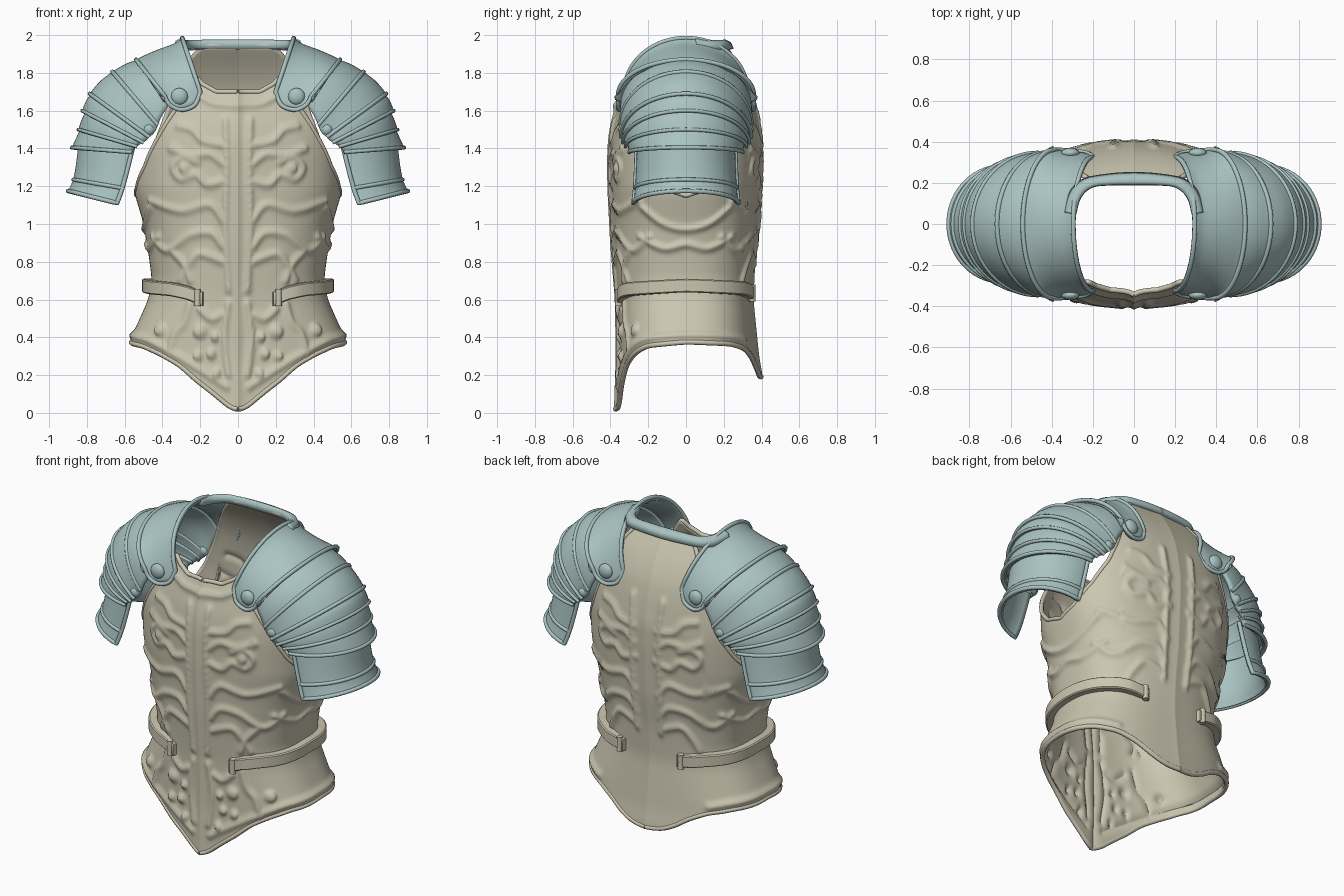
import bpy, bmesh, math
from mathutils import Vector, kdtree

if "Cube" in bpy.data.objects:
    bpy.data.objects.remove(bpy.data.objects["Cube"])


def material(name, col):
    m = bpy.data.materials.new(name)
    m.diffuse_color = (*col, 1)
    m.use_nodes = True
    m.node_tree.nodes["Principled BSDF"].inputs["Base Color"].default_value = m.diffuse_color
    return m


TAN = material("tan", (0.60, 0.57, 0.44))
TEAL = material("teal", (0.40, 0.55, 0.54))


def table(pts, r):
    """Piecewise-linear lookup, softened over +-r."""
    def lin(v):
        if v <= pts[0][0]:
            return pts[0][1]
        for (a, p), (b, q) in zip(pts, pts[1:]):
            if v <= b:
                return p + (q - p) * (v - a) / (b - a)
        return pts[-1][1]
    return lambda v: sum(lin(v + k * r) for k in (-1, -.5, 0, .5, 1)) / 5


def spline(pts, n):
    """Catmull-Rom through points of any dimension, n steps per span."""
    out, P = [], [pts[0], *pts, pts[-1]]
    for i in range(1, len(P) - 2):
        for k in range(n):
            t = k / n
            out.append(tuple(.5 * (2 * b + (c - a) * t + (2 * a - 5 * b + 4 * c - d) * t * t
                                   + (3 * b - a - 3 * c + d) * t ** 3)
                             for a, b, c, d in zip(*P[i - 1:i + 3])))
    return out + [tuple(pts[-1])]


def finish(ob, mat, thick=0):
    bpy.context.collection.objects.link(ob)
    ob.data.materials.append(mat)
    m = ob.modifiers.new("mirror", 'MIRROR')
    m.merge_threshold = .001
    if thick:
        s = ob.modifiers.new("thickness", 'SOLIDIFY')
        s.thickness, s.offset = thick, -1
    return ob


def grid(name, rows, mat, thick=0, closed=False, sharp=None):
    """Mesh from equally long rows of points."""
    n, k = len(rows[0]), len(rows)
    faces = [(i * n + j, (i + 1) * n + j, (i + 1) * n + (j + 1) % n, i * n + (j + 1) % n)
             for i in range(k - 1) for j in range(n if closed else n - 1)]
    if closed:
        faces += [tuple(range(n)), tuple(range(k * n - 1, (k - 1) * n - 1, -1))]
    me = bpy.data.meshes.new(name)
    me.from_pydata([tuple(p) for r in rows for p in r], [], faces)
    me.shade_smooth()
    if sharp:
        me.set_sharp_from_angle(angle=sharp)
    return finish(bpy.data.objects.new(name, me), mat, thick)


def tube(name, pts, r, mat, cyclic=False):
    cu = bpy.data.curves.new(name, 'CURVE')
    cu.dimensions, cu.bevel_depth, cu.bevel_resolution, cu.use_fill_caps = '3D', r, 2, True
    sp = cu.splines.new('POLY')
    sp.points.add(len(pts) - 1)
    for q, p in zip(sp.points, pts):
        q.co = (*p, 1)
    sp.use_cyclic_u = cyclic
    return finish(bpy.data.objects.new(name, cu), mat)


def rivet(name, loc, size, mat):
    bm = bmesh.new()
    bmesh.ops.create_uvsphere(bm, u_segments=16, v_segments=10, radius=1)
    for v in bm.verts:
        v.co = Vector([c * s + l for c, s, l in zip(v.co, size, loc)])
    me = bpy.data.meshes.new(name)
    bm.to_mesh(me)
    me.shade_smooth()
    finish(bpy.data.objects.new(name, me), mat)


# ---- torso surface: superellipse section at height z, angle 0 = front, 180 = back
N = 2.5
half_w = table([(0, .58), (.38, .575), (.5, .52), (.6, .475), (.7, .455), (.85, .475),
                (1, .50), (1.17, .55), (1.4, .56), (2, .55)], .04)
front_d = table([(0, .36), (.3, .35), (.6, .355), (.9, .38), (1.2, .395), (1.4, .395),
                 (1.5, .385), (1.6, .36), (1.7, .33), (1.8, .29)], .04)
back_d = table([(.19, .395), (.3, .375), (.6, .345), (.8, .355), (1, .38), (1.3, .395), (1.45, .395),
                (1.6, .37), (1.7, .345), (1.8, .3), (1.88, .25), (1.95, .2), (2.05, .15)], .04)
hem = table([(-8, .03), (0, .01), (8, .03), (21, .10), (33, .165), (45, .25), (57, .31), (68, .35), (90, .37),
             (115, .36), (130, .335), (143, .285), (153, .235), (163, .20), (172, .187), (180, .185)], 3)
top = table([(0, 1.70), (20, 1.70), (32, 1.74), (39, 1.78), (42.6, 1.72), (46, 1.62), (56, 1.45), (66, 1.3),
             (78, 1.19), (90, 1.15), (102, 1.19), (114, 1.3), (124, 1.44), (129, 1.58), (131, 1.68),
             (134, 1.91), (138, 1.945), (180, 1.95)], 1)


def surf(deg, z, off=0):
    t = math.radians(deg)
    s, c = math.sin(t), math.cos(t)
    a, d = half_w(z), (front_d if c > 0 else back_d)(z)
    r = (abs(s / a) ** N + abs(c / d) ** N) ** (-1 / N) + off
    keel = (.022 if c > 0 else .012) * math.exp(-abs(r * s) / (.035 if c > 0 else .08))
    return Vector((r * s, -(r + keel) * c, z))


def angle(x, z, back=False):
    d = (back_d if back else front_d)(z)
    y = d * max(0, 1 - (x / half_w(z)) ** N) ** (1 / N)
    t = math.degrees(math.atan2(x, y))
    return 180 - t if back else t


# ---- embossed ornament, drawn as lines (x, z) on front and back, (angle, z) at the sides
both = [[(.08, 1.42), (.18, 1.44), (.24, 1.50), (.31, 1.52)],
        [(.08, 1.32), (.15, 1.37), (.25, 1.36), (.35, 1.40)],
        [(.22, 1.33), (.29, 1.35), (.34, 1.30), (.30, 1.24), (.22, 1.26), (.16, 1.21), (.07, 1.23)],
        [(.08, 1.02), (.15, 1.10), (.3, 1.07), (.46, 1.12)],
        [(.08, .88), (.14, .95), (.25, .94), (.37, .86), (.45, .93)],
        [(.08, .80), (.2, .84), (.26, .78), (.30, .70)]]
front = [[(0, 1.63), (.12, 1.64), (.2, 1.68)], [(.35, .86), (.28, .78), (.25, .70)],
         [(.065, 1.55), (.06, 1.3), (.065, 1), (.05, .65)],
         [(.25, .58), (.28, .48), (.33, .42), (.36, .32)], [(.05, .58), (.07, .4), (.05, .2)],
         [(.08, .52), (.14, .5), (.2, .55)], [(.06, .14), (.2, .23), (.33, .31)]]
back = [[(.10, 1.60), (.09, 1.3), (.09, 1), (.08, .78)]]
side = [[(63, 1.09), (76, 1.0), (90, .97), (104, 1.0), (117, 1.09)],
        [(60, .93), (76, .87), (90, .89), (104, .87), (120, .93)],
        [(45, .30), (57, .36), (68, .395), (90, .415), (115, .405), (130, .38)]]
lines = [[(angle(x, z), z) for x, z in spline(l, 12)] for l in both + front]
lines += [[(angle(x, z, True), z) for x, z in spline(l, 12)] for l in both + back]
lines += [spline(l, 14) for l in side]
dots = [surf(*q) for l in lines for q in l]
kd = kdtree.KDTree(len(dots))
for i, p in enumerate(dots):
    kd.insert(p, i)
kd.balance()
bosses = [(surf(angle(x, z), z), r) for x, z, r in
          [(.2, .43, .035), (.41, .44, .032), (.14, .31, .025), (.21, .30, .025), (.11, .21, .022),
           (.12, .40, .022), (.28, 1.295, .03)]]

COLS, ROWS = 200, 105
shell = []
for i in range(COLS + 1):
    deg, col = 180 * i / COLS, []
    lo, hi = hem(deg), top(deg)
    for j in range(ROWS + 1):
        z = lo + (hi - lo) * j / ROWS
        p = surf(deg, z)
        off = .016 * math.exp(-(kd.find(p)[2] / .020) ** 2)
        off += sum(.022 * math.exp(-((p - b).length / r) ** 4) for b, r in bosses)
        off *= min(1, (hi - z) / .06)
        q = surf(deg, z, off)
        if i in (0, COLS):
            q.x = 0
        col.append(q)
    shell.append(col)
grid("torso_shell", shell, TAN, .018)
tube("hem_rim", [surf(d, hem(d) + .006, -.007) for d in range(0, 181, 2)], .014, TAN)
tube("neck_and_armhole_rim", [surf(d, top(d), -.007) for d in range(0, 181)], .013, TAN)

# ---- waist straps from front to back on each side
belt_z = table([(28, .60), (38, .635), (50, .655), (90, .675), (130, .66), (152, .63)], 3)
strap = []
for d in range(28, 153, 2):
    z = belt_z(d)
    base = surf(d, z)
    out = Vector((base.x / .46 ** 2, base.y / .35 ** 2, 0)).normalized()
    lift = min(1, .5 + min(d - 28, 152 - d) / 30)
    strap.append([base + out * o * lift + Vector((0, 0, h)) for o, h in
                  [(-.01, -.036), (.040, -.036), (.047, -.030), (.047, .030), (.040, .036), (-.01, .036)]])
grid("waist_strap", strap, TAN, closed=True, sharp=.6)
for d, nm in ((31, "front"), (149, "back")):
    tube("strap_loop_" + nm, [surf(d, belt_z(d) + h, .022) for h in (-.045, -.02, .02, .045)], .018, TAN)


# ---- shoulder armour: arched plates, station = crest x,z then end x,z and half depth y
def arch(st, k=36):
    cx, cz, ex, ez, ey = st
    pts = []
    for j in range(k + 1):
        a = math.pi * (j / k - .5)
        c = math.cos(a)
        pts.append(Vector((ex + (cx - ex) * c, ey * math.sin(a), ez + (cz - ez) * c)))
    return pts


def plate(name, stations, r, full_rim=False):
    rows = [arch(s) for s in spline(stations, 8)]
    grid(name, rows, TEAL, .02)
    if full_rim:
        loop = rows[0] + [q[-1] for q in rows[1:-1]] + rows[-1][::-1] + [q[0] for q in rows[-2:0:-1]]
        tube(name + "_rim", loop, r, TEAL, True)
    else:
        tube(name + "_rim", rows[-1], r, TEAL)


plate("shoulder_plate", [(.295, 1.985, .20, 1.70, .325), (.34, 1.955, .23, 1.63, .345), (.42, 1.925, .30, 1.605, .355),
                         (.48, 1.90, .36, 1.63, .36), (.54, 1.87, .39, 1.68, .36)], .012, True)
plate("upper_arm_plate", [(.48, 1.885, .36, 1.64, .345), (.60, 1.845, .41, 1.56, .352),
                          (.72, 1.765, .44, 1.49, .348), (.785, 1.69, .47, 1.46, .345)], .011)
plate("arm_lame_1", [(.75, 1.71, .45, 1.49, .335), (.80, 1.66, .48, 1.45, .338), (.825, 1.60, .50, 1.43, .335)], .010)
plate("arm_lame_2", [(.79, 1.63, .48, 1.46, .325), (.825, 1.56, .51, 1.43, .328), (.845, 1.50, .535, 1.41, .32)], .010)
plate("arm_lame_3", [(.82, 1.53, .52, 1.43, .305), (.85, 1.47, .54, 1.41, .307), (.88, 1.405, .56, 1.38, .30)], .011)
plate("lower_arm_plate", [(.845, 1.42, .555, 1.41, .26), (.86, 1.3, .59, 1.27, .265),
                          (.875, 1.23, .615, 1.18, .27), (.90, 1.175, .64, 1.11, .278)], .012, True)
# raised ridges across the large plates
tube("upper_arm_ridge", arch((.665, 1.806, .425, 1.525, .346)), .012, TEAL)
tube("lower_arm_ridge", arch((.872, 1.235, .613, 1.19, .268)), .011, TEAL)
for sgn, nm in ((-1, "front"), (1, "back")):
    rivet("shoulder_rivet_" + nm, (.31, sgn * .345, 1.675), (.045, .025, .045), TEAL)
    rivet("arm_rivet_" + nm, (.47, sgn * .335, 1.50), (.03, .022, .03), TEAL)

# ---- collar band behind the neck joining both shoulders, lapped onto the back plate
line = spline([(.30, .05, 1.965), (.275, .135, 1.955), (.215, .19, 1.955), (.11, .205, 1.957), (0, .208, 1.957)], 6)
grid("collar_band", [[Vector((x, y, z)) + Vector((x, y, 0)).normalized() * o + Vector((0, 0, h)) for o, h in
                      [(-.02, -.028), (-.018, .012), (0, .02), (.03, .006), (.045, -.03), (.015, -.035)]]
                     for x, y, z in line], TEAL, closed=True)
